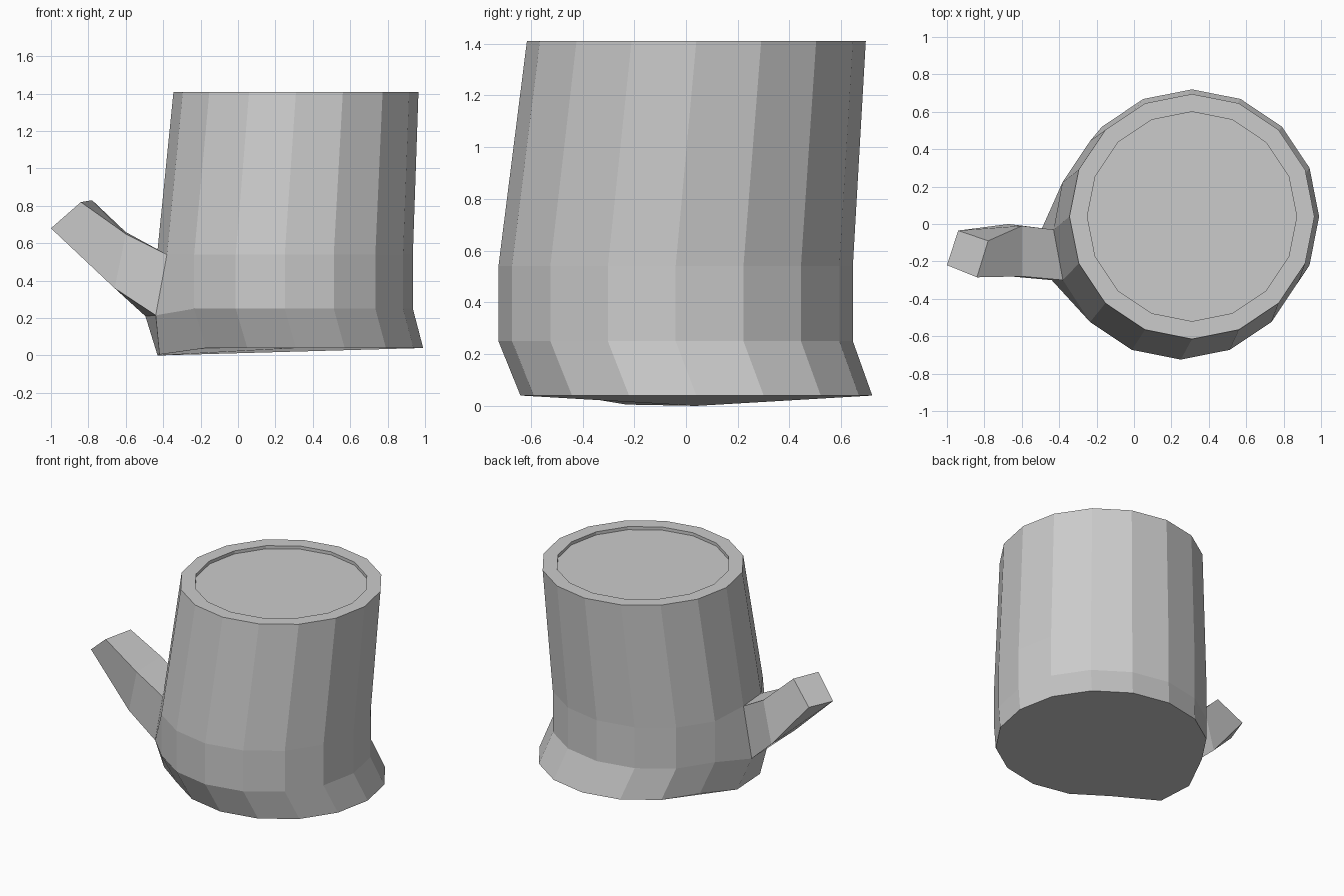
import bpy, bmesh
from math import cos, sin, pi

if "Cube" in bpy.data.objects:
    bpy.data.objects.remove(bpy.data.objects["Cube"])

N = 16
bm = bmesh.new()


def ring(cx, cy, z, r):
    return [bm.verts.new((cx + r * cos(2 * pi * i / N),
                          cy + r * sin(2 * pi * i / N), z)) for i in range(N)]


def bridge(a, b, skip=()):
    n = len(a)
    for i in range(n):
        if i not in skip:
            j = (i + 1) % n
            bm.faces.new((a[i], a[j], b[j], b[i]))


# Trunk: flared base, kinked waist, rim and shallow sunken top
base = ring(0.31, 0.04, 0.04, 0.68)
low = ring(0.25, -0.04, 0.25, 0.685)
mid = ring(0.25, -0.04, 0.54, 0.685)
top = ring(0.31, 0.04, 1.41, 0.655)
inner = ring(0.31, 0.04, 1.41, 0.56)
floor = ring(0.31, 0.04, 1.388, 0.56)

# Root bulge below the branch
base[8].co = (-0.43, 0.04, 0.0)
base[9].co = (-0.42, -0.23, 0.005)
low[8].co = (-0.495, -0.03, 0.21)
low[9].co = (-0.44, -0.30, 0.215)
mid[8].co = (-0.43, -0.03, 0.565)
mid[9].co = (-0.38, -0.30, 0.54)

bridge(base, low)
bridge(low, mid, skip=(8,))      # opening for the branch
bridge(mid, top)
bridge(top, inner)
bridge(inner, floor)
bm.faces.new(floor)
bm.faces.new(base[::-1])

# Branch stub grown out of the open trunk face
root = [low[8], low[9], mid[9], mid[8]]
elbow = [bm.verts.new(p) for p in ((-0.67, 0.0, 0.37), (-0.66, -0.28, 0.36),
                                   (-0.60, -0.28, 0.65), (-0.60, -0.01, 0.66))]
tip = [bm.verts.new(p) for p in ((-0.94, -0.035, 0.69), (-1.0, -0.22, 0.68),
                                 (-0.84, -0.285, 0.82), (-0.78, -0.09, 0.83))]
bridge(root, elbow)
bridge(elbow, tip)
bm.faces.new(tip)

bmesh.ops.recalc_face_normals(bm, faces=bm.faces)
mesh = bpy.data.meshes.new("tree_stump")
bm.to_mesh(mesh)
bm.free()
bpy.context.collection.objects.link(bpy.data.objects.new("tree_stump", mesh))
